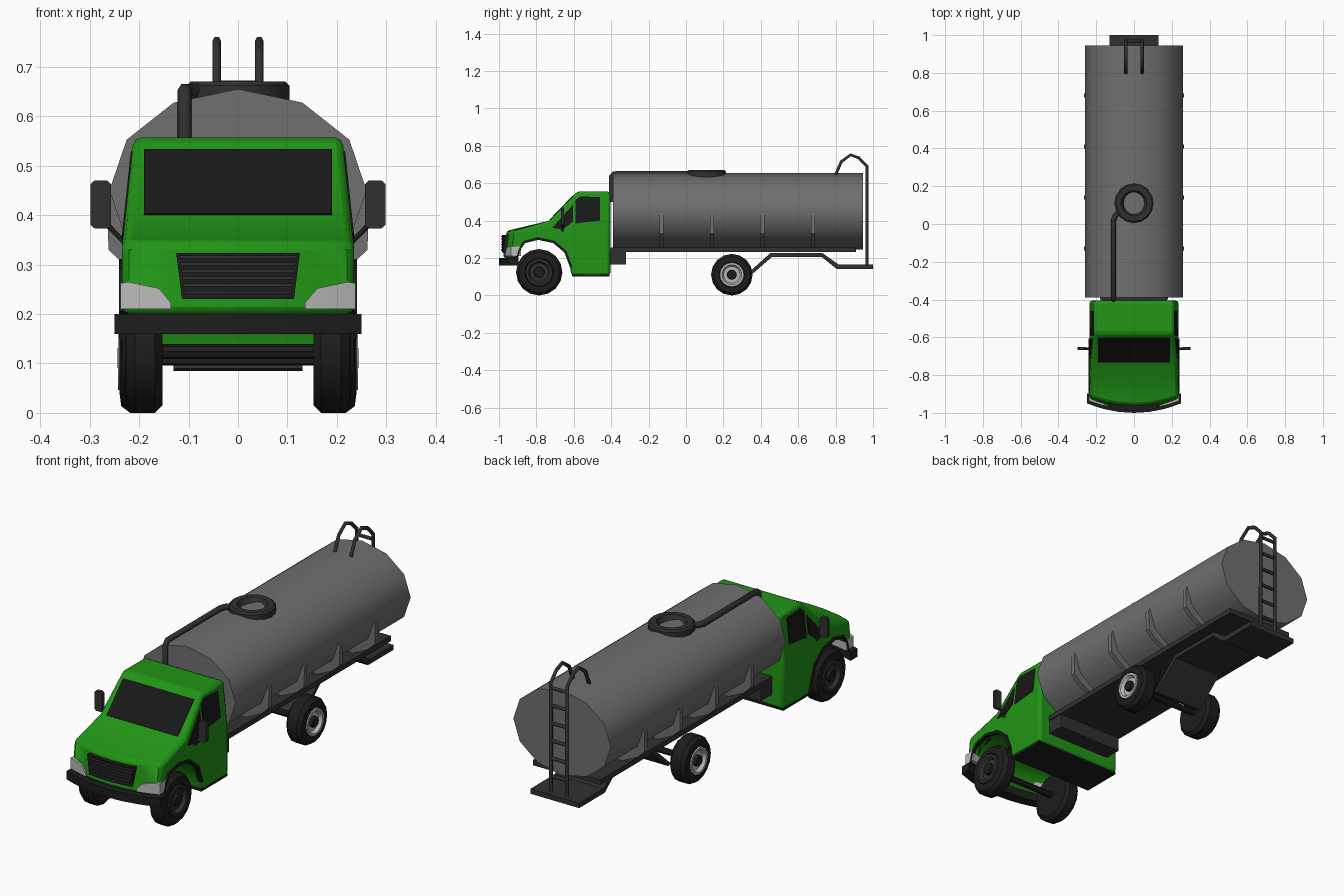
import bpy, bmesh, math
from mathutils import Vector

if "Cube" in bpy.data.objects:
    bpy.data.objects.remove(bpy.data.objects["Cube"])


def material(name, r, g, b):
    m = bpy.data.materials.new(name)
    m.diffuse_color = (r, g, b, 1)
    m.use_nodes = True
    m.node_tree.nodes["Principled BSDF"].inputs["Base Color"].default_value = m.diffuse_color
    return m


GREEN = material("green_paint", 0.015, 0.30, 0.008)
BLACK = material("black", 0.012, 0.012, 0.012)
GLASS = material("dark_glass", 0.009, 0.009, 0.009)
TRIM = material("dark_grey", 0.03, 0.03, 0.03)
STEEL = material("tank_grey", 0.16, 0.16, 0.16)
LIGHT = material("light_grey", 0.5, 0.5, 0.5)


def finish(name, bm, mat, mirror=False, bevel=0, smooth=35):
    bmesh.ops.recalc_face_normals(bm, faces=bm.faces)
    me = bpy.data.meshes.new(name)
    bm.to_mesh(me)
    bm.free()
    me.materials.append(mat)
    ob = bpy.data.objects.new(name, me)
    bpy.context.collection.objects.link(ob)
    bpy.ops.object.select_all(action='DESELECT')
    ob.select_set(True)
    bpy.context.view_layer.objects.active = ob
    if bevel:
        b = ob.modifiers.new("bevel", 'BEVEL')
        b.width, b.segments = bevel, 2
        b.limit_method, b.angle_limit = 'ANGLE', math.radians(40)
    if mirror:
        ob.modifiers.new("mirror", 'MIRROR')
    bpy.ops.object.shade_smooth_by_angle(angle=math.radians(smooth))
    return ob


def cab_shape(bm):
    """Narrow the cab upwards and round the nose in plan."""
    for v in bm.verts:
        v.co.x *= 1 - 0.45 * max(0, v.co.z - 0.33)
        f = min(1, max(0, (-0.85 - v.co.y) / 0.1))
        v.co.y += 0.045 * f * (v.co.x / 0.235) ** 2


def prism(name, pts, axis, a, b, mat, cuts=(), zcut=None, shaped=False, **kw):
    """Extrude a 2D outline along x (outline is y,z) or y (outline is x,z)."""
    bm = bmesh.new()
    place = (lambda p, d: (d, p[0], p[1])) if axis == 'x' else (lambda p, d: (p[0], d, p[1]))
    rings = [[bm.verts.new(place(p, d)) for p in pts] for d in (a, b)]
    n = len(pts)
    for i in range(n):
        j = (i + 1) % n
        bm.faces.new((rings[0][i], rings[0][j], rings[1][j], rings[1][i]))
    bm.faces.new(rings[0][::-1])
    bm.faces.new(rings[1])
    planes = [((x, 0, 0), (1, 0, 0)) for x in cuts]
    if zcut:
        planes.append(((0, 0, zcut), (0, 0, 1)))
    for co, no in planes:
        bmesh.ops.bisect_plane(bm, geom=bm.verts[:] + bm.edges[:] + bm.faces[:],
                               plane_co=co, plane_no=no)
    if shaped:
        cab_shape(bm)
    return finish(name, bm, mat, **kw)


def box(name, x0, x1, y0, y1, z0, z1, mat, **kw):
    return prism(name, [(y0, z0), (y1, z0), (y1, z1), (y0, z1)], 'x', x0, x1, mat, **kw)


def lathe(name, profile, axis, centre, mat, n=16, **kw):
    """Revolve (radius, height) points about an axis through centre."""
    bm = bmesh.new()
    vs = [bm.verts.new((h, r, 0) if axis == 'X' else (r, 0, h)) for r, h in profile]
    es = [bm.edges.new(p) for p in zip(vs, vs[1:])]
    bmesh.ops.spin(bm, geom=vs + es, cent=(0, 0, 0), steps=n, angle=2 * math.pi,
                   axis=(1, 0, 0) if axis == 'X' else (0, 0, 1))
    bmesh.ops.remove_doubles(bm, verts=bm.verts, dist=1e-5)
    bmesh.ops.translate(bm, verts=bm.verts, vec=Vector(centre))
    return finish(name, bm, mat, **kw)


def pipe(name, pts, radius, mat):
    cu = bpy.data.curves.new(name, 'CURVE')
    cu.dimensions = '3D'
    cu.bevel_depth, cu.bevel_resolution, cu.use_fill_caps = radius, 1, True
    sp = cu.splines.new('POLY')
    sp.points.add(len(pts) - 1)
    for p, c in zip(sp.points, pts):
        p.co = (*c, 1)
    cu.materials.append(mat)
    ob = bpy.data.objects.new(name, cu)
    bpy.context.collection.objects.link(ob)
    bpy.ops.object.select_all(action='DESELECT')
    ob.select_set(True)
    bpy.context.view_layer.objects.active = ob
    bpy.ops.object.convert(target='MESH')


NOSE_CUTS = (-0.19, -0.15, -0.08, 0, 0.08, 0.15, 0.19)

# Cab with open wheel arch
arch = [(-.94, .20), (-.915, .245), (-.87, .28), (-.79, .297), (-.71, .28),
        (-.65, .23), (-.62, .15), (-.612, .105)]
cab = [(-.405, .105), (-.405, .555), (-.58, .557), (-.73, .40), (-.96, .345), (-.978, .20)]
prism("cab", cab + arch, 'x', -.235, .235, GREEN, cuts=NOSE_CUTS, zcut=.33,
      shaped=True, bevel=.016)
rim = [(-.785 + (y + .785) * 1.08, .125 + (z - .125) * 1.08) for y, z in arch[:-1]]
prism("fender_trim", arch[:-1] + rim[::-1], 'x', .20, .241, BLACK, shaped=True, mirror=True)
box("cab_sill", -.232, .232, -.61, -.41, .10, .112, BLACK)

# Windows
prism("windshield", [(-.606, .534), (-.732, .403), (-.72, .39), (-.594, .52)], 'x',
      -.19, .19, GLASS)
prism("door_window", [(-.59, .385), (-.46, .40), (-.46, .525), (-.565, .53), (-.59, .51)],
      'x', .20, .238, GLASS, shaped=True, mirror=True)
prism("quarter_window", [(-.605, .485), (-.605, .395), (-.66, .352), (-.715, .362)],
      'x', .20, .238, GLASS, shaped=True, mirror=True)

# Side mirrors
prism("mirror_head", [(.257, .38), (.264, .373), (.29, .373), (.298, .38), (.298, .463),
                      (.29, .47), (.264, .47), (.257, .463)], 'y', -.668, -.652, TRIM, mirror=True)
for s in (-1, 1):
    pipe("mirror_arm", [(s * .22, -.66, .335), (s * .262, -.66, .378)], .006, BLACK)

# Grille, headlights and bumper
prism("grille", [(-.113, .23), (.113, .23), (.125, .323), (-.125, .323)], 'y', -.984, -.94,
      BLACK, cuts=NOSE_CUTS, shaped=True)
for i in range(6):
    z = .241 + .0142 * i
    w = .109 + .0018 * i
    box("grille_slat", -w, w, -.988, -.97, z, z + .006, TRIM, cuts=NOSE_CUTS, shaped=True)
prism("headlight", [(.135, .21), (.135, .222), (.16, .252), (.222, .265), (.238, .262),
                    (.238, .21)], 'y', -.982, -.91, LIGHT, cuts=(.15, .19), shaped=True, mirror=True)
box("bumper", -.25, .25, -1.0, -.945, .16, .2, BLACK, cuts=NOSE_CUTS, shaped=True)

# Tank with twelve sides
ring = [(.26 * math.sin(k * math.pi / 6), .45 + .205 * math.cos(k * math.pi / 6))
        for k in range(12)]
prism("tank", ring, 'y', -.39, .945, STEEL, smooth=40)
rib = [(.256, .45), (.264, .42), (.262, .33), (.225, .295), (.12, .245), (.12, .28), (.22, .35)]
for y in (-.13, .14, .41, .68):
    prism("tank_rib", rib, 'y', y - .011, y + .011, STEEL, mirror=True)

# Filler ring and pipe
lathe("filler_ring", [(0, .642), (.055, .642), (.06, .655), (.068, .67), (.096, .67),
                      (.104, .662), (.104, .63), (.09, .622)], 'Z', (0, .11, 0), TRIM)
pipe("filler_pipe", [(-.108, -.4, .50), (-.108, -.4, .635), (-.108, -.385, .653),
                     (-.108, .02, .653), (-.098, .045, .653), (-.06, .075, .65)], .014, TRIM)

# Chassis
box("chassis_plate", -.18, .18, -.40, .91, .232, .257, TRIM)
box("chassis_box", -.175, .175, -.41, -.32, .165, .25, TRIM)
top = [(.30, .09), (.45, .226), (.73, .226), (.815, .166), (1.0, .166)]
prism("rear_step", top + [(1.0, .142), (.805, .142), (.725, .206), (.46, .206), (.32, .085)],
      'x', -.13, .13, TRIM)

# Rear ladder
side = [(.80, .645), (.83, .715), (.88, .752), (.925, .735), (.968, .69), (.968, .155)]
for s in (-1, 1):
    pipe("ladder_rail", [(s * .043, y, z) for y, z in side], .009, TRIM)
for k in range(6):
    z = .24 + .085 * k
    pipe("ladder_rung", [(-.043, .968, z), (.043, .968, z)], .008, TRIM)

# Wheels and axles
for tag, y, r, out, mat in (("front", -.785, .124, .23, TRIM), ("rear", .245, .111, .24, LIGHT)):
    c = (0, y, r)
    lathe(tag + "_tyre", [(0, .155), (r * .86, .153), (r, .168), (r, out - .022),
                          (r * .88, out - .004), (r * .62, out), (r * .58, out - .012),
                          (0, out - .02)], 'X', c, BLACK, mirror=True)
    lathe(tag + "_hub", [(r * .6, out - .015), (r * .58, out + .003), (r * .48, out + .003),
                         (r * .4, out - .012), (0, out - .012)], 'X', c, mat, mirror=True)
    lathe(tag + "_hub_cap", [(r * .24, out - .015), (r * .22, out + .003), (0, out + .004)],
          'X', c, BLACK, n=12, mirror=True)
    lathe(tag + "_axle", [(0, -.16), (.015, -.16), (.015, .16), (0, .16)], 'X', c, BLACK, n=8)
